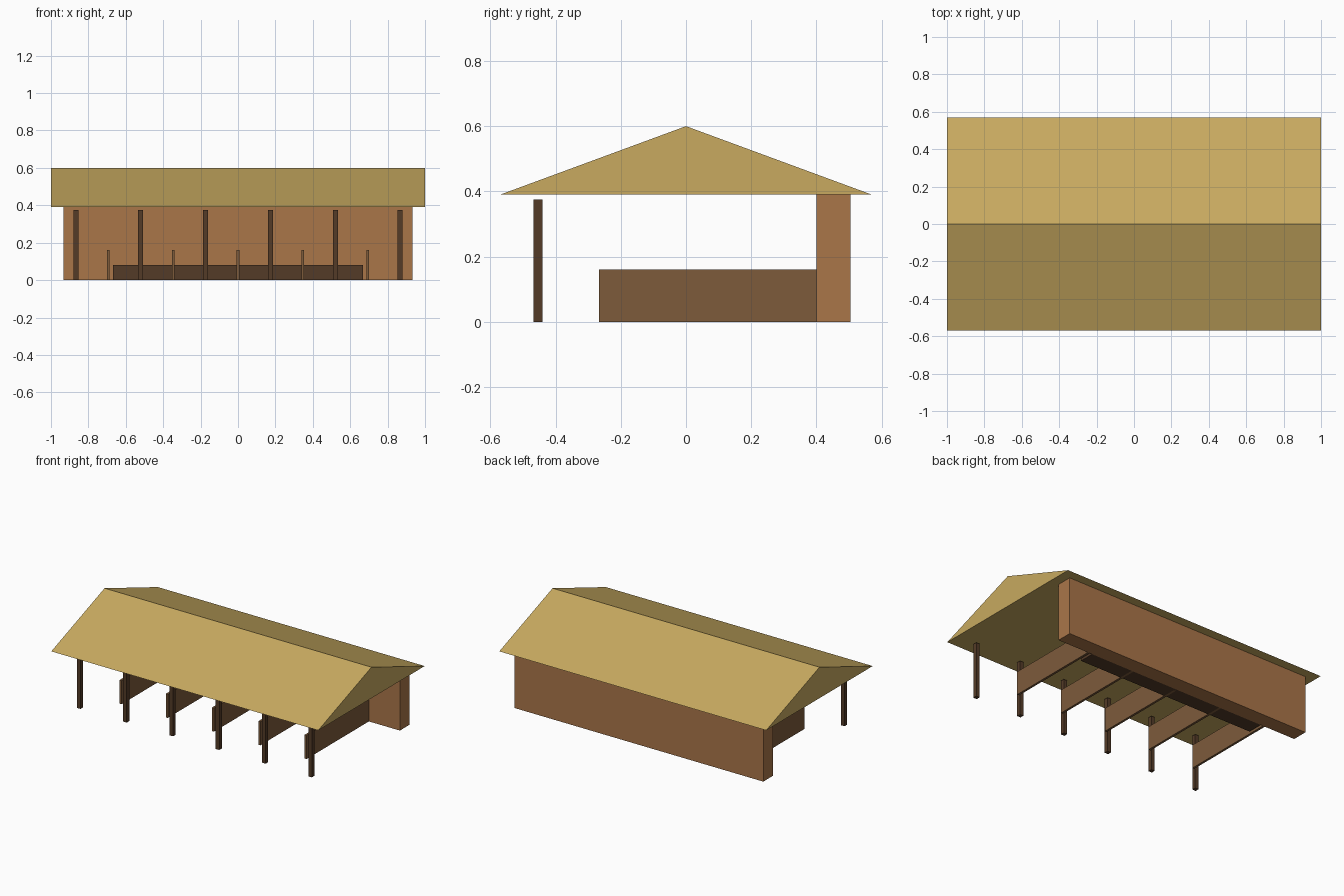
import bpy

if "Cube" in bpy.data.objects:
    bpy.data.objects.remove(bpy.data.objects["Cube"])


def material(name, rgb):
    """Flat colour given as 0-255 display values, stored as linear."""
    lin = []
    for c in rgb:
        c /= 255
        lin.append(c / 12.92 if c <= 0.04045 else ((c + 0.055) / 1.055) ** 2.4)
    m = bpy.data.materials.new(name)
    m.diffuse_color = (*lin, 1)
    m.use_nodes = True
    m.node_tree.nodes["Principled BSDF"].inputs["Base Color"].default_value = m.diffuse_color
    return m


def extrude_x(name, profile, x0, x1, mat):
    """Solid made by sweeping a counter-clockwise (y, z) profile along x."""
    n = len(profile)
    verts = [(x, y, z) for x in (x0, x1) for y, z in profile]
    faces = [tuple(reversed(range(n))), tuple(range(n, 2 * n))]
    faces += [(i, (i + 1) % n, (i + 1) % n + n, i + n) for i in range(n)]
    mesh = bpy.data.meshes.new(name)
    mesh.from_pydata(verts, [], faces)
    mesh.materials.append(mat)
    obj = bpy.data.objects.new(name, mesh)
    bpy.context.collection.objects.link(obj)
    return obj


def box(name, x, y, z, mat):
    profile = [(y[0], z[0]), (y[1], z[0]), (y[1], z[1]), (y[0], z[1])]
    return extrude_x(name, profile, x[0], x[1], mat)


straw = material("straw", (200, 170, 96))
wall_brown = material("wall brown", (170, 118, 73))
plank_brown = material("plank brown", (125, 91, 59))
dark_wood = material("dark wood", (84, 59, 39))

# Solid gable roof
extrude_x("roof", [(-0.57, 0.39), (0.57, 0.39), (0, 0.6)], -1, 1, straw)

# Back wall and the feed trough in front of it
box("back_wall", (-0.933, 0.933), (0.4, 0.505), (0, 0.39), wall_brown)
box("trough", (-0.667, 0.667), (0.295, 0.4), (0, 0.08), dark_wood)

# Front posts
SPACING = 0.3467
for i in range(6):
    x = (i - 2.5) * SPACING
    box(f"post_{i + 1}", (x - 0.0133, x + 0.0133), (-0.467, -0.44), (0, 0.375), dark_wood)

# Stall dividers
for i in range(5):
    x = (i - 2) * SPACING
    box(f"stall_divider_{i + 1}", (x - 0.0075, x + 0.0075), (-0.267, 0.4), (0, 0.16), plank_brown)
